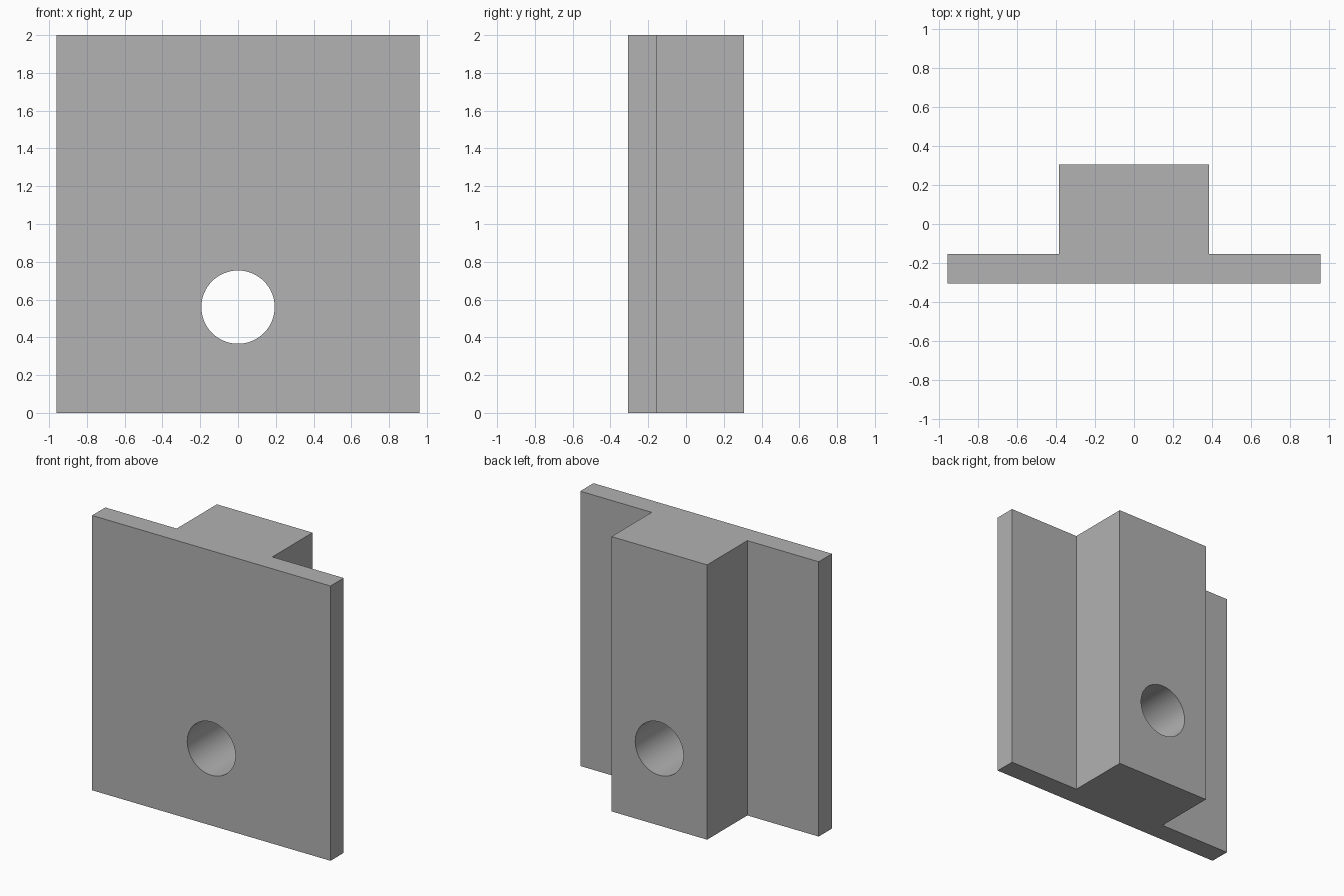
import bpy, bmesh, math
from mathutils import Matrix

cube = bpy.data.objects.get("Cube")
if cube:
    bpy.data.objects.remove(cube, do_unlink=True)

HEIGHT = 2.0
PLATE_X, BLOCK_X = 0.96, 0.385
FRONT, STEP, BACK = -0.307, -0.155, 0.307
HOLE_Z, HOLE_R = 0.56, 0.194

grey = bpy.data.materials.new("plain grey")
grey.use_nodes = True
colour = (0.445, 0.445, 0.445, 1)
grey.diffuse_color = colour
grey.node_tree.nodes["Principled BSDF"].inputs["Base Color"].default_value = colour


def make_object(name, bm):
    bmesh.ops.recalc_face_normals(bm, faces=bm.faces)
    mesh = bpy.data.meshes.new(name)
    bm.to_mesh(mesh)
    bm.free()
    mesh.materials.append(grey)
    obj = bpy.data.objects.new(name, mesh)
    bpy.context.collection.objects.link(obj)
    return obj


# T-shaped body: half profile mirrored, then extruded upward
half = [(PLATE_X, FRONT), (PLATE_X, STEP), (BLOCK_X, STEP), (BLOCK_X, BACK)]
profile = half + [(-x, y) for x, y in reversed(half)]
bm = bmesh.new()
base = bm.faces.new([bm.verts.new((x, y, 0)) for x, y in profile])
top = bmesh.ops.extrude_face_region(bm, geom=[base])["geom"]
bmesh.ops.translate(bm, vec=(0, 0, HEIGHT),
                    verts=[v for v in top if isinstance(v, bmesh.types.BMVert)])
body = make_object("t_shaped_body", bm)

# Round hole bored from front to back
bm = bmesh.new()
bmesh.ops.create_cone(bm, cap_ends=True, segments=64, radius1=HOLE_R, radius2=HOLE_R,
                      depth=2, matrix=Matrix.Translation((0, 0, HOLE_Z))
                      @ Matrix.Rotation(math.pi / 2, 4, 'X'))
cutter = make_object("hole_cutter", bm)
cutter.hide_render = True

bore = body.modifiers.new("bore", 'BOOLEAN')
bore.operation = 'DIFFERENCE'
bore.solver = 'EXACT'
bore.object = cutter
bpy.context.view_layer.objects.active = body
body.select_set(True)
bpy.ops.object.modifier_apply(modifier=bore.name)
bpy.data.objects.remove(cutter, do_unlink=True)

# Smooth bore wall with crisp edges elsewhere
bpy.ops.object.shade_smooth_by_angle(angle=math.radians(30))
